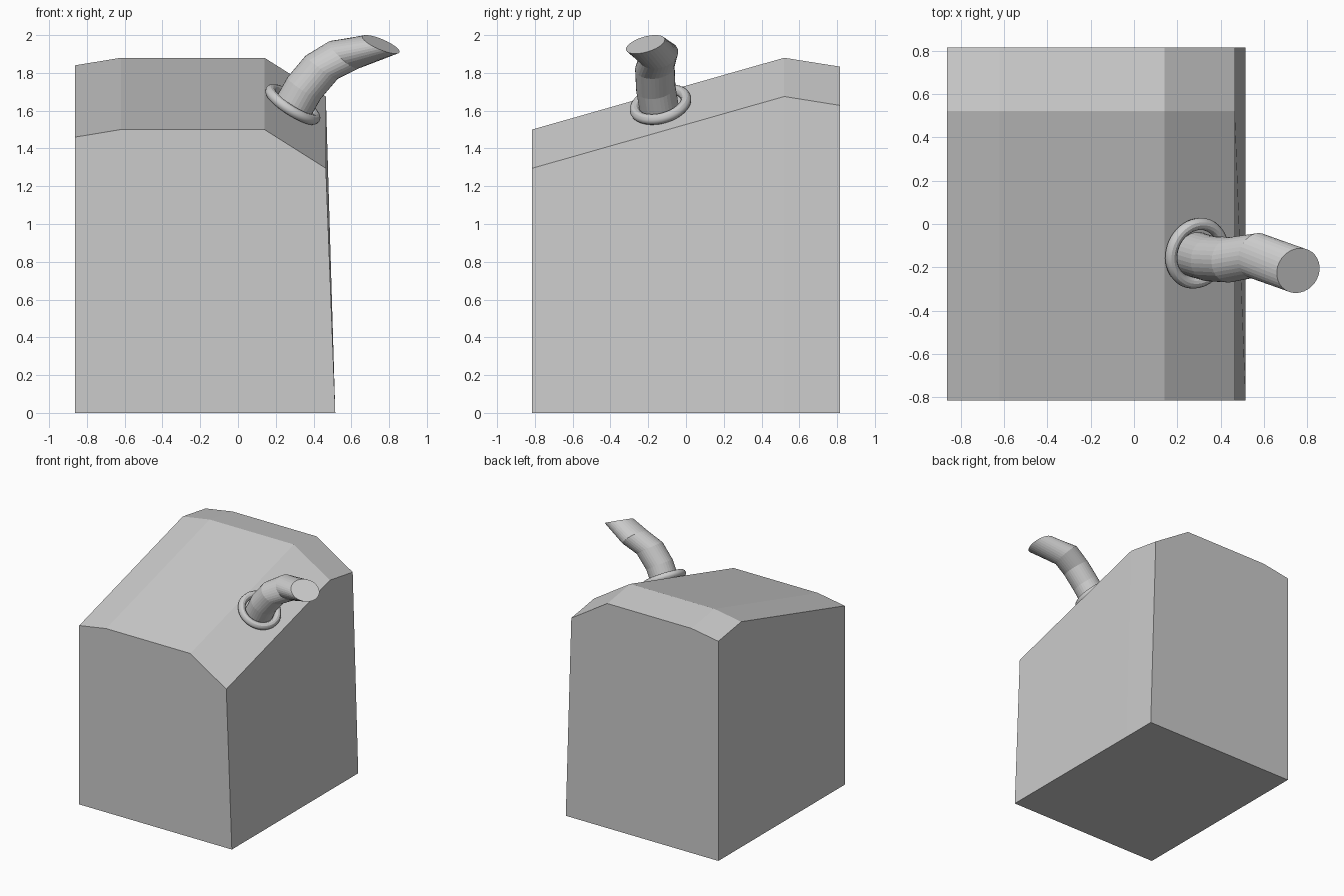
import bpy, bmesh, math
from mathutils import Vector

if "Cube" in bpy.data.objects:
    bpy.data.objects.remove(bpy.data.objects["Cube"])


def loft(name, rings):
    """Skin a series of equal-length point rings and cap both ends."""
    bm = bmesh.new()
    loops = [[bm.verts.new(p) for p in ring] for ring in rings]
    n = len(loops[0])
    for a, b in zip(loops, loops[1:]):
        for i in range(n):
            j = (i + 1) % n
            bm.faces.new((a[i], a[j], b[j], b[i]))
    bm.faces.new(loops[0])
    bm.faces.new(loops[-1])
    bmesh.ops.recalc_face_normals(bm, faces=bm.faces)
    mesh = bpy.data.meshes.new(name)
    bm.to_mesh(mesh)
    bm.free()
    obj = bpy.data.objects.new(name, mesh)
    bpy.context.collection.objects.link(obj)
    return obj


def circle(centre, normal, radius, sides=32):
    """Ring of points around a centre, tilted to face a direction."""
    n = Vector(normal).normalized()
    u = Vector((0, 1, 0)).cross(n).normalized()
    v = n.cross(u)
    return [Vector(centre) + radius * (u * math.cos(t) + v * math.sin(t))
            for t in (2 * math.pi * i / sides for i in range(sides))]


# body: one cross-section repeated front to back, its roof raised along the way
ROOF = [(0.465, 1.295), (0.14, 1.50), (-0.62, 1.50), (-0.863, 1.46)]
sections = []
for y, lift in ((-0.815, 0), (0.52, 0.38), (0.815, 0.333)):
    sections.append([(-0.863, y, 0), (0.515, y, 0)] +
                    [(x, y, z + lift) for x, z in ROOF])
loft("body", sections)

# bent pipe leaving the sloped side of the roof
ROOF_NORMAL = Vector((0.527, -0.233, 0.817))
pipe_rings = [
    ((0.265, -0.135, 1.57), ROOF_NORMAL, 0.105),
    ((0.35, -0.16, 1.72), (0.53, -0.15, 0.82), 0.105),
    ((0.443, -0.165, 1.83), (0.58, -0.1, 0.81), 0.105),
    ((0.56, -0.145, 1.895), (0.66, -0.22, 0.72), 0.106),
    ((0.757, -0.215, 1.951), (0.38, -0.26, 0.886), 0.107),
]
loft("pipe", [circle(*ring) for ring in pipe_rings])

# collar around the pipe base
bpy.ops.mesh.primitive_torus_add(
    location=(0.29, -0.135, 1.633),
    rotation=ROOF_NORMAL.to_track_quat('Z', 'Y').to_euler(),
    major_radius=0.139, minor_radius=0.028,
    major_segments=48, minor_segments=12)
collar = bpy.context.object
collar.name = "pipe_collar"
bpy.ops.object.shade_smooth_by_angle()
